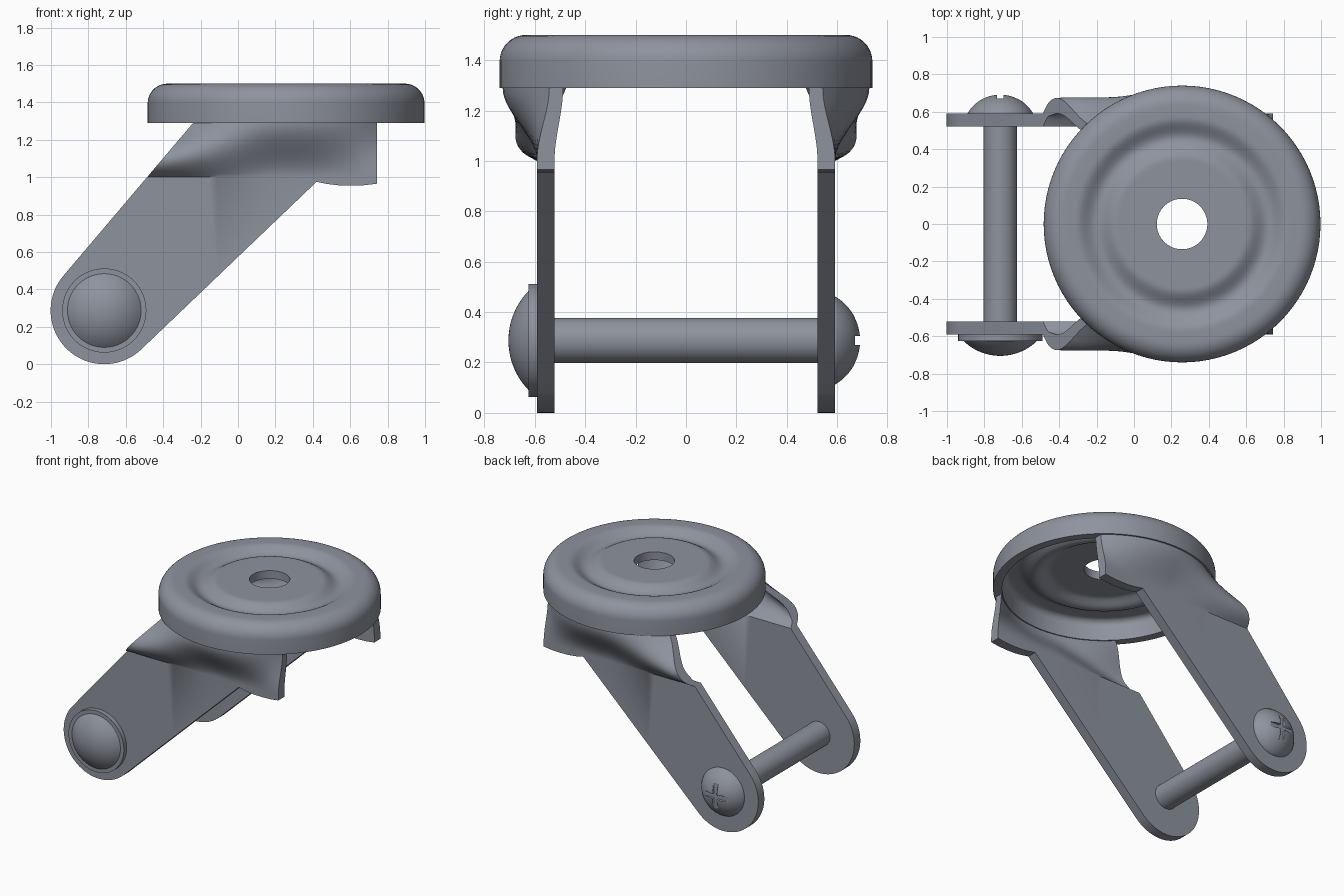
import bpy, bmesh, math
from mathutils import Matrix, Vector

if "Cube" in bpy.data.objects:
    bpy.data.objects.remove(bpy.data.objects["Cube"])

steel = bpy.data.materials.new("steel grey")
steel.diffuse_color = (0.27, 0.29, 0.34, 1)
steel.use_nodes = True
steel.node_tree.nodes["Principled BSDF"].inputs["Base Color"].default_value = steel.diffuse_color

CAP_X = 0.257                 # cap axis
PIN_X, PIN_Z = -0.715, 0.287  # axle axis


def finish(name, bm, angle=35):
    bmesh.ops.recalc_face_normals(bm, faces=bm.faces)
    me = bpy.data.meshes.new(name)
    bm.to_mesh(me)
    bm.free()
    me.materials.append(steel)
    ob = bpy.data.objects.new(name, me)
    bpy.context.collection.objects.link(ob)
    bpy.ops.object.select_all(action='DESELECT')
    ob.select_set(True)
    bpy.context.view_layer.objects.active = ob
    bpy.ops.object.shade_smooth_by_angle(angle=math.radians(angle))
    return ob


def lathe(name, profile, matrix, closed=False, steps=96):
    """Spin (radius, height) points around local z, then place with matrix."""
    bm = bmesh.new()
    vs = [bm.verts.new((r, 0, h)) for r, h in profile]
    es = [bm.edges.new(p) for p in zip(vs, vs[1:])]
    if closed:
        es.append(bm.edges.new((vs[-1], vs[0])))
    bmesh.ops.spin(bm, geom=vs + es, cent=(0, 0, 0), axis=(0, 0, 1),
                   angle=math.tau, steps=steps)
    bmesh.ops.remove_doubles(bm, verts=bm.verts, dist=1e-5)
    bm.transform(matrix)
    return finish(name, bm)


def arc(cx, cz, r, a0, a1, n):
    return [(cx + r * math.cos(math.radians(a0 + (a1 - a0) * i / n)),
             cz + r * math.sin(math.radians(a0 + (a1 - a0) * i / n)))
            for i in range(n + 1)]


def groove(r):
    """Ring-shaped dip pressed in the cap top."""
    d = abs(r - 0.46) / 0.11
    return 0.045 * (0.5 + 0.5 * math.cos(math.pi * d)) if d < 1 else 0


# cap: hollow pressed disc with rolled shoulder, ring groove and centre hole
radii = [0.135 + (0.60 - 0.135) * i / 30 for i in range(31)]
top = [(r, 1.5 - groove(r)) for r in radii]
under = [(r, 1.44 - groove(r)) for r in radii]
profile = (top + arc(0.635, 1.395, 0.105, 90, 0, 10) + [(0.74, 1.29), (0.68, 1.29)]
           + arc(0.635, 1.395, 0.045, 0, 90, 6) + under[::-1])
lathe("cap", profile, Matrix.Translation((CAP_X, 0, 0)), closed=True)


# side arms: flat at the pin, flaring to the round cap at the top
def plate_y(x, z, flat, radius):
    t = min(max((z - 1.0) / 0.29, 0), 1)
    w = t * t * (3 - 2 * t)
    ring = math.sqrt(max(radius ** 2 - (x - CAP_X) ** 2, 0.0))
    bump = 0.16 * (max(0.2 - x, 0) / 0.56) ** 1.5 * math.sin(math.pi * t)
    return flat + w * (ring - flat) + bump


def arm(name, side):
    outline = arc(PIN_X, PIN_Z, 0.287, 139.5, 314, 36)
    outline += [(0.42, 0.975), (0.48, 0.963), (0.54, 0.956), (0.61, 0.954),
                (0.68, 0.957), (0.742, 0.965), (0.742, 1.29), (-0.24, 1.29)]
    bm = bmesh.new()
    bm.faces.new([bm.verts.new((x, 0, z)) for x, z in outline])
    cuts = [((0, 0, 1.0 + 0.29 * i / 16), (0, 0, 1)) for i in range(16)]
    cuts += [((-0.46 + 0.05 * i, 0, 0), (1, 0, 0)) for i in range(24)]
    for co, no in cuts:
        bmesh.ops.bisect_plane(bm, geom=bm.verts[:] + bm.edges[:] + bm.faces[:],
                               plane_co=co, plane_no=no, dist=1e-5)
    inner = bm.verts[:]
    res = bmesh.ops.extrude_face_region(bm, geom=bm.faces[:], use_keep_orig=True)
    outer = [g for g in res["geom"] if isinstance(g, bmesh.types.BMVert)]
    for v in inner:
        v.co.y = side * plate_y(v.co.x, v.co.z, 0.522, 0.688)
    for v in outer:
        v.co.y = side * plate_y(v.co.x, v.co.z, 0.592, 0.728)
    return finish(name, bm)


arm("front_arm", -1)
arm("back_arm", 1)

# axle between the arms
front = Matrix.Translation((PIN_X, 0, PIN_Z)) @ Matrix.Rotation(math.pi / 2, 4, 'X')
back = Matrix.Translation((PIN_X, 0, PIN_Z)) @ Matrix.Rotation(-math.pi / 2, 4, 'X')
lathe("axle", [(0, -0.55), (0.09, -0.55), (0.09, 0.55), (0, 0.55)], front, steps=48)


def dome(r, base, height, n=12):
    """Profile of a spherical cap of given rim radius and height."""
    big = (r * r + height * height) / (2 * height)
    a = math.asin(r / big)
    return [(big * math.sin(a * (1 - i / n)),
             base + height - big + big * math.cos(a * (1 - i / n))) for i in range(n + 1)]


# rivet head with a flange on the front, screw head on the back
lathe("rivet_head", [(0, 0.58), (0.225, 0.58), (0.225, 0.625)] + dome(0.197, 0.625, 0.08),
      front, steps=64)
screw = lathe("screw_head", [(0, 0.58), (0.175, 0.58)] + dome(0.175, 0.592, 0.1),
              back, steps=64)

# cross slot in the screw head
for name, size in (("slot_cutter_a", (0.2, 0.06, 0.035)), ("slot_cutter_b", (0.035, 0.06, 0.2))):
    bm = bmesh.new()
    bmesh.ops.create_cube(bm, size=1)
    bmesh.ops.scale(bm, vec=size, verts=bm.verts)
    bmesh.ops.translate(bm, vec=Vector((PIN_X, 0.70, PIN_Z)), verts=bm.verts)
    cutter = finish(name, bm)
    cutter.hide_render = True
    cutter.display_type = 'WIRE'
    mod = screw.modifiers.new(name, 'BOOLEAN')
    mod.operation = 'DIFFERENCE'
    mod.solver = 'EXACT'
    mod.object = cutter
